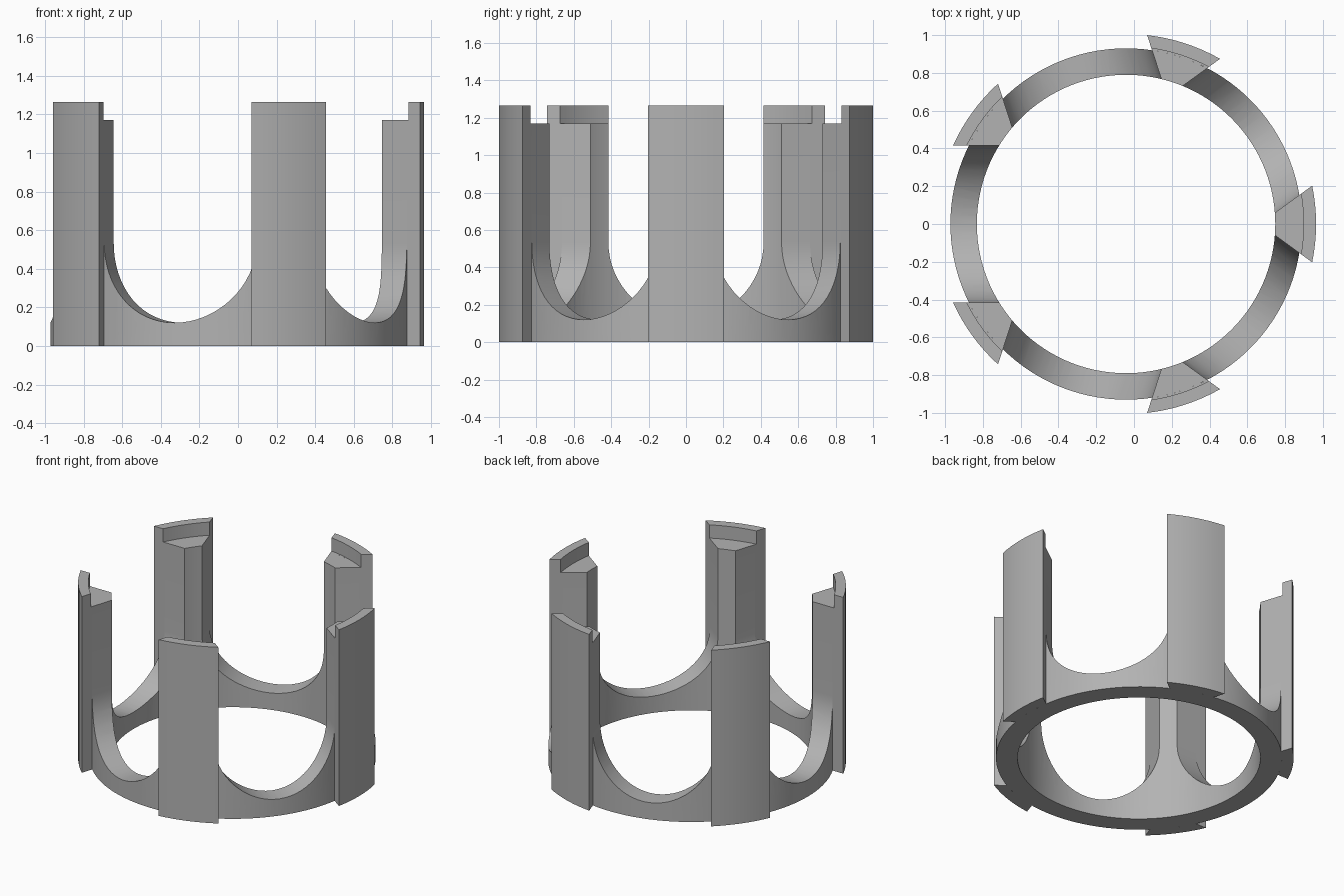
import bpy, bmesh
from math import sin, cos, asin, pi, radians, tau

CX = -0.042                       # ring axis sits slightly off centre
R_IN, R_RING, R_LIP, R_OUT = 0.79, 0.93, 0.94, 1.006
LEDGE, TOP = 1.17, 1.265
SLOT, SLOT_BASE = 0.415, 0.12     # slot half width and lowest point
COUNT = 5

if "Cube" in bpy.data.objects:
    bpy.data.objects.remove(bpy.data.objects["Cube"])

grey = bpy.data.materials.new("plain grey")
grey.use_nodes = True
colour = (0.45, 0.45, 0.45, 1)
grey.diffuse_color = colour
grey.node_tree.nodes["Principled BSDF"].inputs["Base Color"].default_value = colour


def polar(r, a, z):
    return (CX + r * cos(a), r * sin(a), z)


def sweep(bm, sections, closed):
    """Skin a list of equal cross-sections, capping open ends."""
    rows = [[bm.verts.new(p) for p in s] for s in sections]
    n = len(rows[0])
    pairs = list(zip(rows, rows[1:]))
    if closed:
        pairs.append((rows[-1], rows[0]))
    else:
        bm.faces.new(rows[0])
        bm.faces.new(rows[-1])
    for a, b in pairs:
        for i in range(n):
            j = (i + 1) % n
            bm.faces.new((a[i], a[j], b[j], b[i]))


def finish(name, bm):
    bmesh.ops.recalc_face_normals(bm, faces=bm.faces)
    mesh = bpy.data.meshes.new(name)
    bm.to_mesh(mesh)
    bm.free()
    mesh.materials.append(grey)
    ob = bpy.data.objects.new(name, mesh)
    bpy.context.collection.objects.link(ob)
    return ob


def activate(ob):
    bpy.ops.object.select_all(action='DESELECT')
    ob.select_set(True)
    bpy.context.view_layer.objects.active = ob


# Tube that becomes the base ring and the inner posts
bm = bmesh.new()
tube = [(R_IN, 0), (R_RING, 0), (R_RING, LEDGE), (R_IN, LEDGE)]
sweep(bm, [[polar(r, tau * k / 120, z) for r, z in tube] for k in range(120)], True)
ring = finish("base_ring_and_posts", bm)

# Round-bottomed slots running outward between the posts
bm = bmesh.new()
arc = [pi + pi * k / 32 for k in range(33)]
outline = [(SLOT * cos(a), SLOT_BASE + SLOT + SLOT * sin(a)) for a in arc]
outline += [(SLOT, 2), (-SLOT, 2)]
for k in range(COUNT):
    d = tau * (k + 0.5) / COUNT
    sweep(bm, [[(CX + u * cos(d) - w * sin(d), u * sin(d) + w * cos(d), z)
                for w, z in outline] for u in (0.6, 1.3)], False)
cutter = finish("slot_cutter", bm)
cutter.hide_render = True

cut = ring.modifiers.new("slots", 'BOOLEAN')
cut.operation, cut.solver, cut.object = 'DIFFERENCE', 'EXACT', cutter
activate(ring)
bpy.ops.object.modifier_apply(modifier=cut.name)
bpy.data.objects.remove(cutter)

# Full-height outer plates with a raised lip, sides flush with the slots
plate = [(R_RING, 0), (R_OUT, 0), (R_OUT, TOP), (R_LIP, TOP), (R_LIP, LEDGE), (R_RING, LEDGE)]
parts = [ring]
for k in range(COUNT):
    bm = bmesh.new()
    sweep(bm, [[polar(r, tau * k / COUNT + t / 4 * (pi / COUNT - asin(SLOT / r)), z)
                for r, z in plate] for t in range(-4, 5)], False)
    parts.append(finish(f"outer_plate_{k + 1}", bm))

for ob in parts:
    activate(ob)
    bpy.ops.object.shade_smooth_by_angle(angle=radians(25))
